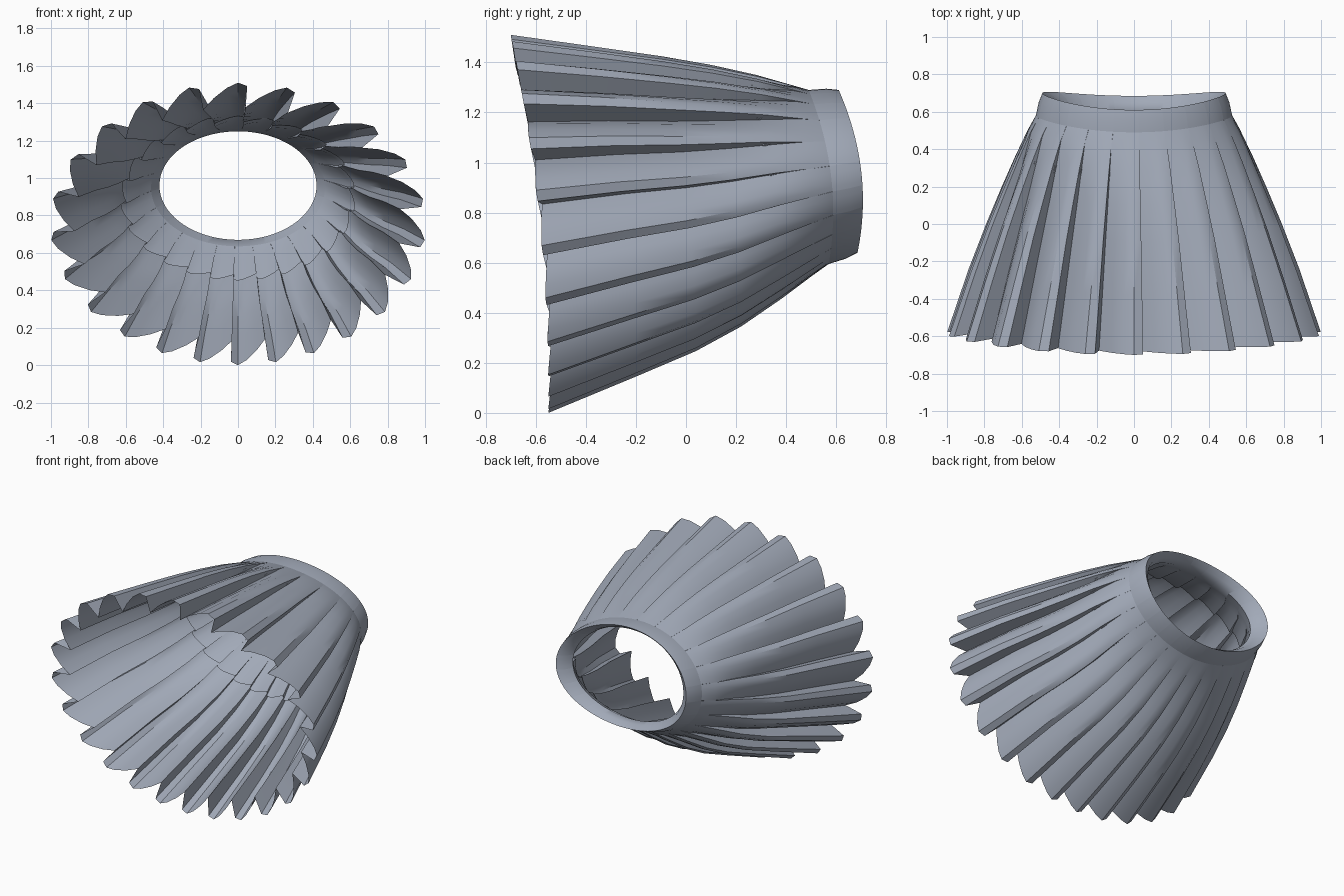
import bpy, bmesh, math

PLEATS = 24
CREST = 0.78
# one knife pleat: (fraction of pitch, depth 0 = crest, 1 = valley)
PLEAT = [(-0.04, 1.0), (0.25, 0.58), (0.55, 0.2), (CREST, 0.0), (0.97, 0.13)]

cloth = bpy.data.materials.new("blue grey cloth")
cloth.diffuse_color = (0.36, 0.40, 0.48, 1)


def ring(y_top, y_mid, y_bot, z_top, z_bot, rx, depth):
    """Pleated oval loop, tilted and bowed along y."""
    zc, rz = (z_top + z_bot) / 2, (z_top - z_bot) / 2
    a = (y_top - y_bot) / 2
    b = (y_top + y_bot) / 2 - y_mid
    pts = []
    for i in range(PLEATS):
        for u, d in PLEAT:
            t = (i + u - CREST) * 2 * math.pi / PLEATS
            # pleats sit closer together along the underside
            t += 0.115 * math.sin(t) * (1 - math.cos(t))
            s, c = math.cos(t), math.sin(t)
            inset = depth * d
            pts.append(((rx - inset) * c, y_mid + a * s + b * s * s + 0.15 * inset,
                        zc + (rz - inset) * s))
    return pts


def loft(name, rings, angle=35):
    """Skin a list of loops into an open tube."""
    bm = bmesh.new()
    loops = [[bm.verts.new(p) for p in ring(*r)] for r in rings]
    n = len(loops[0])
    for lo, hi in zip(loops, loops[1:]):
        for i in range(n):
            j = (i + 1) % n
            bm.faces.new((lo[i], hi[i], hi[j], lo[j]))
    bmesh.ops.recalc_face_normals(bm, faces=bm.faces)
    me = bpy.data.meshes.new(name)
    bm.to_mesh(me)
    bm.free()
    me.materials.append(cloth)
    ob = bpy.data.objects.new(name, me)
    bpy.context.collection.objects.link(ob)
    bpy.ops.object.select_all(action='DESELECT')
    ob.select_set(True)
    bpy.context.view_layer.objects.active = ob
    bpy.ops.object.shade_smooth_by_angle(angle=math.radians(angle))
    return ob


# pleated skirt, from the hem up to the waistband seam
loft("pleated_skirt", [
    (-0.70, -0.585, -0.55, 1.51, 0.00, 1.005, 0.130),
    (-0.38, -0.25, -0.20, 1.465, 0.145, 0.890, 0.105),
    (-0.10, 0.00, 0.04, 1.425, 0.247, 0.793, 0.085),
    (0.10, 0.19, 0.22, 1.39, 0.345, 0.713, 0.062),
    (0.28, 0.36, 0.38, 1.35, 0.455, 0.638, 0.035),
    (0.42, 0.50, 0.50, 1.31, 0.545, 0.570, 0.004),
    (0.49, 0.58, 0.57, 1.29, 0.595, 0.525, 0.0),
])

# waistband with a rolled inner rim
loft("waistband", [
    (0.49, 0.58, 0.57, 1.29, 0.595, 0.525, 0.0),
    (0.56, 0.65, 0.635, 1.295, 0.615, 0.510, 0.0),
    (0.61, 0.70, 0.685, 1.29, 0.64, 0.490, 0.0),
    (0.575, 0.665, 0.65, 1.262, 0.662, 0.445, 0.0),
    (0.53, 0.615, 0.605, 1.25, 0.67, 0.420, 0.0),
    (0.47, 0.55, 0.54, 1.265, 0.635, 0.465, 0.0),
], 40)

# short pleated lining with a folded lower edge
loft("inner_lining", [
    (0.47, 0.55, 0.54, 1.265, 0.635, 0.465, 0.0),
    (0.41, 0.48, 0.48, 1.28, 0.575, 0.530, 0.008),
    (0.27, 0.36, 0.37, 1.315, 0.480, 0.608, 0.030),
    (0.24, 0.33, 0.34, 1.333, 0.452, 0.630, 0.032),
    (0.28, 0.37, 0.38, 1.335, 0.470, 0.618, 0.032),
])
